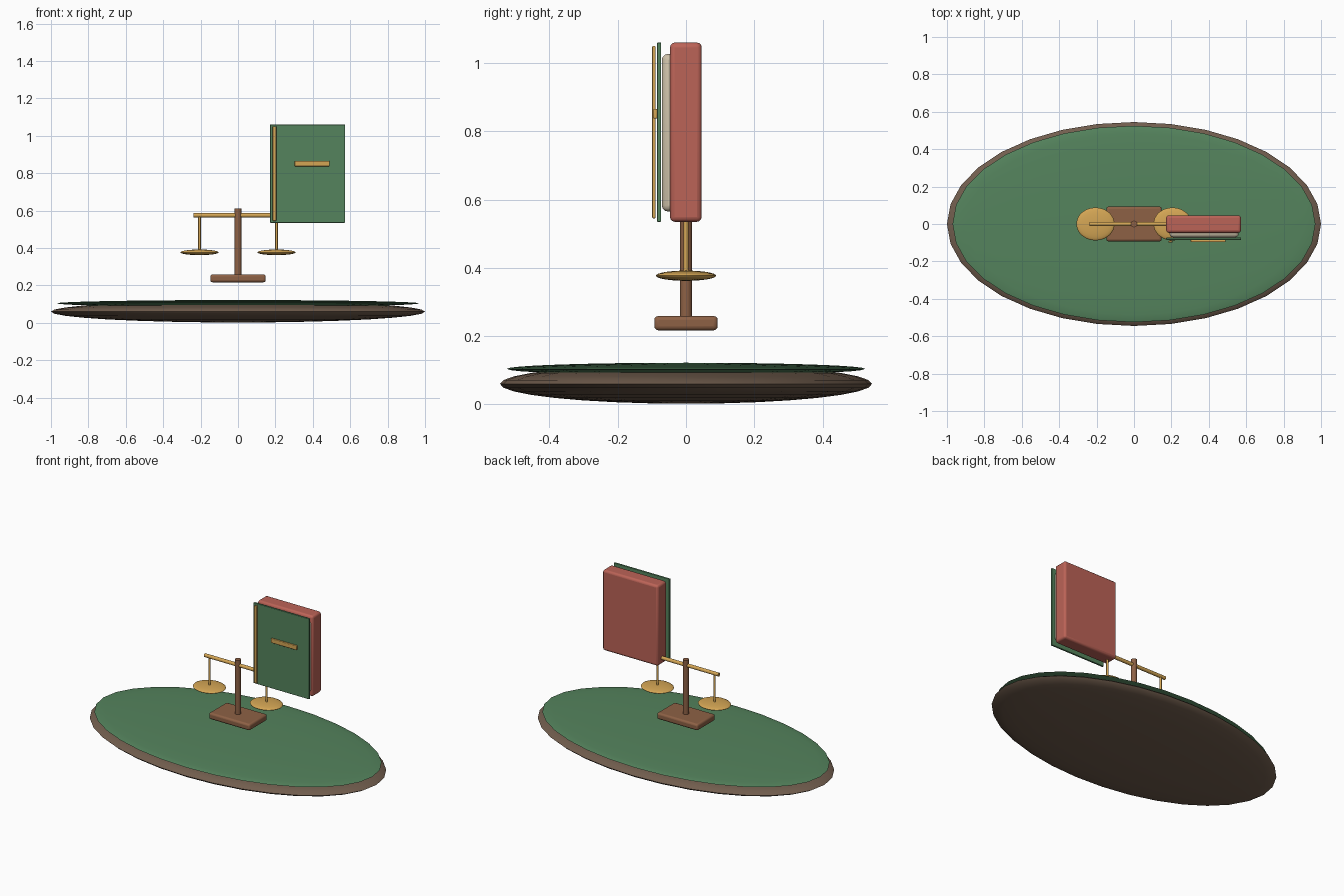
import bpy, math

if "Cube" in bpy.data.objects:
    bpy.data.objects.remove(bpy.data.objects["Cube"])


def material(name, rgb):
    m = bpy.data.materials.new(name)
    m.diffuse_color = (*rgb, 1)
    m.use_nodes = True
    m.node_tree.nodes["Principled BSDF"].inputs["Base Color"].default_value = m.diffuse_color
    return m


FELT = material("green", (0.09, 0.23, 0.11))
RIM = material("dark brown", (0.165, 0.11, 0.075))
WOOD = material("wood brown", (0.27, 0.12, 0.06))
GOLD = material("gold", (0.66, 0.38, 0.09))
RED = material("red", (0.50, 0.125, 0.095))
CREAM = material("cream", (0.62, 0.54, 0.40))


def finish(name, mat, angle=40):
    ob = bpy.context.object
    ob.name = name
    ob.data.materials.append(mat)
    bpy.ops.object.shade_smooth_by_angle(angle=math.radians(angle))
    return ob


def ellipsoid(name, mat, centre, radii, seg=32, rings=16):
    bpy.ops.mesh.primitive_uv_sphere_add(segments=seg, ring_count=rings, radius=1, location=centre)
    bpy.context.object.scale = radii
    bpy.ops.object.transform_apply(location=False, rotation=False, scale=True)
    return finish(name, mat)


def box(name, mat, lo, hi, bevel=0.0):
    """Bevelled box between two corners."""
    bpy.ops.mesh.primitive_cube_add(size=1, location=[(a + b) / 2 for a, b in zip(lo, hi)])
    bpy.context.object.scale = [b - a for a, b in zip(lo, hi)]
    bpy.ops.object.transform_apply(location=False, rotation=False, scale=True)
    ob = finish(name, mat)
    if bevel:
        mod = ob.modifiers.new("rounded edges", 'BEVEL')
        mod.width = bevel
        mod.segments = 3
    return ob


def rod(name, mat, centre, radius, length, along_x=False):
    rot = (0, math.pi / 2, 0) if along_x else (0, 0, 0)
    bpy.ops.mesh.primitive_cylinder_add(vertices=20, radius=radius, depth=length,
                                        location=centre, rotation=rot)
    return finish(name, mat)


# Oval platform with a felt top
ellipsoid("platform", RIM, (0, 0, 0.06), (1.0, 0.545, 0.058))
ellipsoid("felt_top", FELT, (0, 0, 0.104), (0.97, 0.525, 0.018))

# Balance scale
box("scale_base", WOOD, (-0.148, -0.093, 0.217), (0.148, 0.093, 0.259), 0.012)
rod("scale_post", WOOD, (0, 0, 0.43), 0.018, 0.364)
rod("scale_beam", GOLD, (0, 0, 0.575), 0.0115, 0.478, True)
for side, x in (("left", -0.206), ("right", 0.206)):
    rod(side + "_hanger", GOLD, (x, 0, 0.477), 0.007, 0.19)
    ellipsoid(side + "_pan", GOLD, (x, 0, 0.377), (0.102, 0.088, 0.015))

# Upright book: thick red block, pages, thin front cover
box("book_block", RED, (0.172, -0.047, 0.535), (0.572, 0.046, 1.06), 0.014)
box("pages", CREAM, (0.19, -0.071, 0.565), (0.56, -0.03, 1.027), 0.018)
box("front_cover", FELT, (0.172, -0.085, 0.535), (0.572, -0.073, 1.06), 0.002)

# Gold trim on the front cover
box("spine_trim", GOLD, (0.185, -0.099, 0.545), (0.205, -0.089, 1.05), 0.003)
box("title_bar", GOLD, (0.303, -0.097, 0.837), (0.49, -0.084, 0.866), 0.004)
